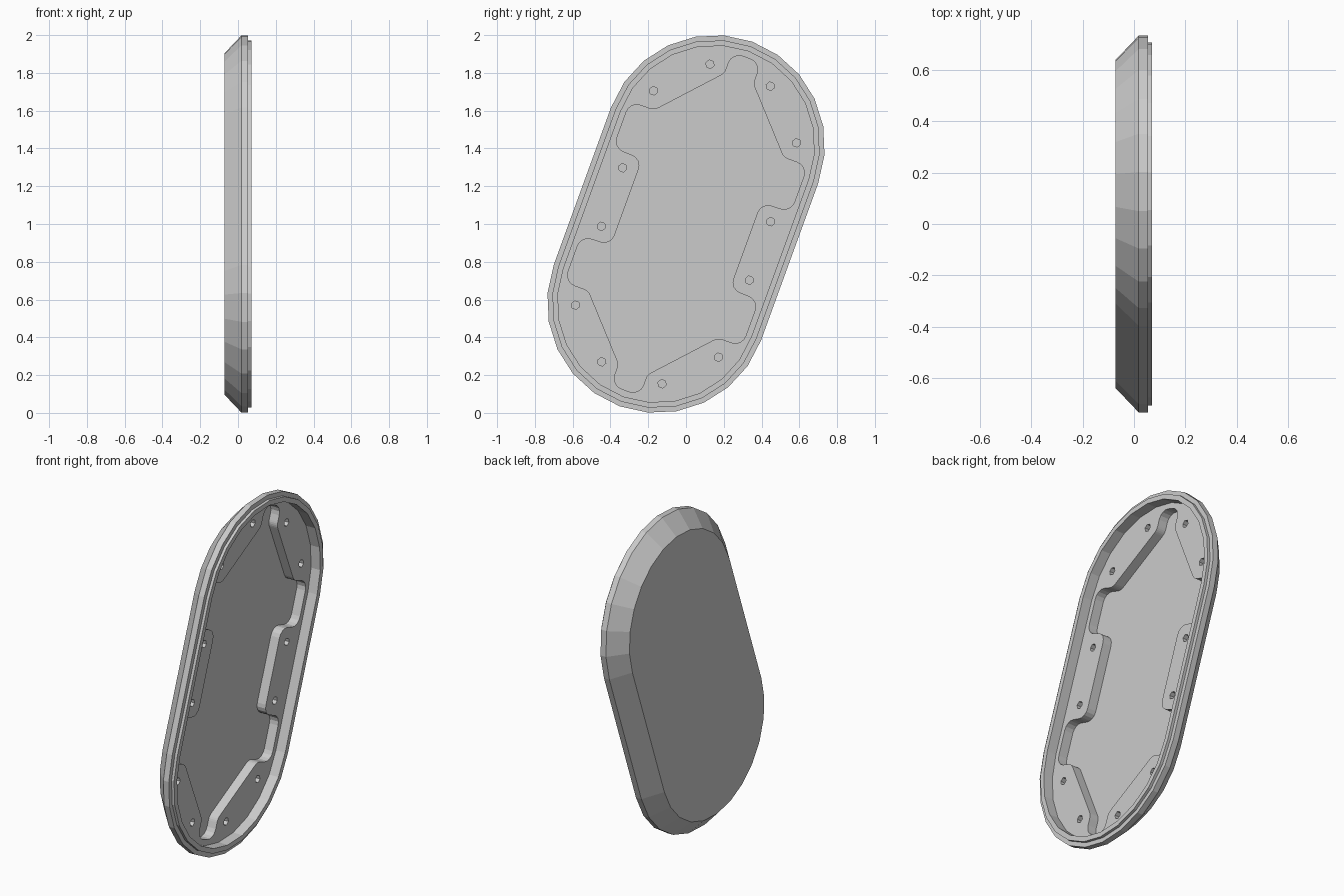
import bpy, bmesh
from math import sin, cos, pi, radians
from mathutils import Vector

if "Cube" in bpy.data.objects:
    bpy.data.objects.remove(bpy.data.objects["Cube"])

TILT = radians(20)      # lean of the long axis
R, L = 0.584, 0.443     # end radius, half distance between end centres


def place(x, u, v):
    # plate coordinates (u across, v along) to world
    return (x, u * cos(TILT) + v * sin(TILT), 1 - u * sin(TILT) + v * cos(TILT))


def stadium(inset, n=12):
    r = R - inset
    top = [(r * cos(pi * i / n), L + r * sin(pi * i / n)) for i in range(n + 1)]
    return top + [(-u, -v) for u, v in top]


def rounded(points, r, n=4):
    # replace each corner by a curve tangent to both sides
    out = []
    for i, p in enumerate(points):
        p = Vector(p)
        a = (Vector(points[i - 1]) - p).normalized()
        b = (Vector(points[(i + 1) % len(points)]) - p).normalized()
        half = a.angle(b) / 2
        t = r * cos(half) / sin(half)
        centre = p + (a + b).normalized() * r / sin(half)
        s, e = p + a * t - centre, p + b * t - centre
        total = s.angle(e)
        for k in range(n + 1):
            f = k / n
            w = (s * sin((1 - f) * total) + e * sin(f * total)) / sin(total)
            out.append(tuple(centre + w))
    return out


def loft(bm, rings):
    # rings: list of (x, outline); walls between them and a cap at each end
    loops = [[bm.verts.new(place(x, u, v)) for u, v in o] for x, o in rings]
    for a, b in zip(loops, loops[1:]):
        for i in range(len(a)):
            j = (i + 1) % len(a)
            bm.faces.new((a[i], a[j], b[j], b[i]))
    bm.faces.new(loops[0][::-1])
    bm.faces.new(loops[-1])


def make(name, parts):
    bm = bmesh.new()
    for rings in parts:
        loft(bm, rings)
    bmesh.ops.recalc_face_normals(bm, faces=bm.faces)
    me = bpy.data.meshes.new(name)
    bm.to_mesh(me)
    bm.free()
    ob = bpy.data.objects.new(name, me)
    bpy.context.collection.objects.link(ob)
    return ob


# Plate: chamfered back, side wall, stepped lip, recessed inner shelf
PAD, FLOOR = 0.01, -0.047
profile = [(-0.072, 0.095), (0.018, 0), (0.054, 0), (0.054, 0.026),
           (0.071, 0.026), (0.071, 0.055), (PAD, 0.055)]
plate = make("cover_plate", [[(x, stadium(i)) for x, i in profile]])

# Pocket outline: one quarter mirrored four ways, leaving the screw pads
q = [(0.335, 0.243), (0.5, 0.25), (0.5, 0.508), (0.365, 0.508), (0.08, 0.82), (0.08, 0.937)]
pocket = (q + [(-u, v) for u, v in q[::-1]] + [(-u, -v) for u, v in q]
          + [(u, -v) for u, v in q[::-1]])
outline = rounded(pocket, 0.058)
cuts = [[(FLOOR, outline), (0.04, outline)]]

# Screw holes in the pads
for u, v in [(0.17, 0.838), (0.403, 0.604), (0.417, 0.165)]:
    for su in (1, -1):
        for sv in (1, -1):
            hole = [(su * u + 0.023 * cos(k * pi / 3), sv * v + 0.023 * sin(k * pi / 3))
                    for k in range(6)]
            cuts.append([(-0.04, hole), (0.04, hole)])

cutter = make("pocket_cutter", cuts)
cutter.hide_render = True
mod = plate.modifiers.new("pocket", 'BOOLEAN')
mod.operation = 'DIFFERENCE'
mod.solver = 'EXACT'
mod.object = cutter
bpy.context.view_layer.objects.active = plate
plate.select_set(True)
bpy.ops.object.modifier_apply(modifier=mod.name)
bpy.data.objects.remove(cutter)
